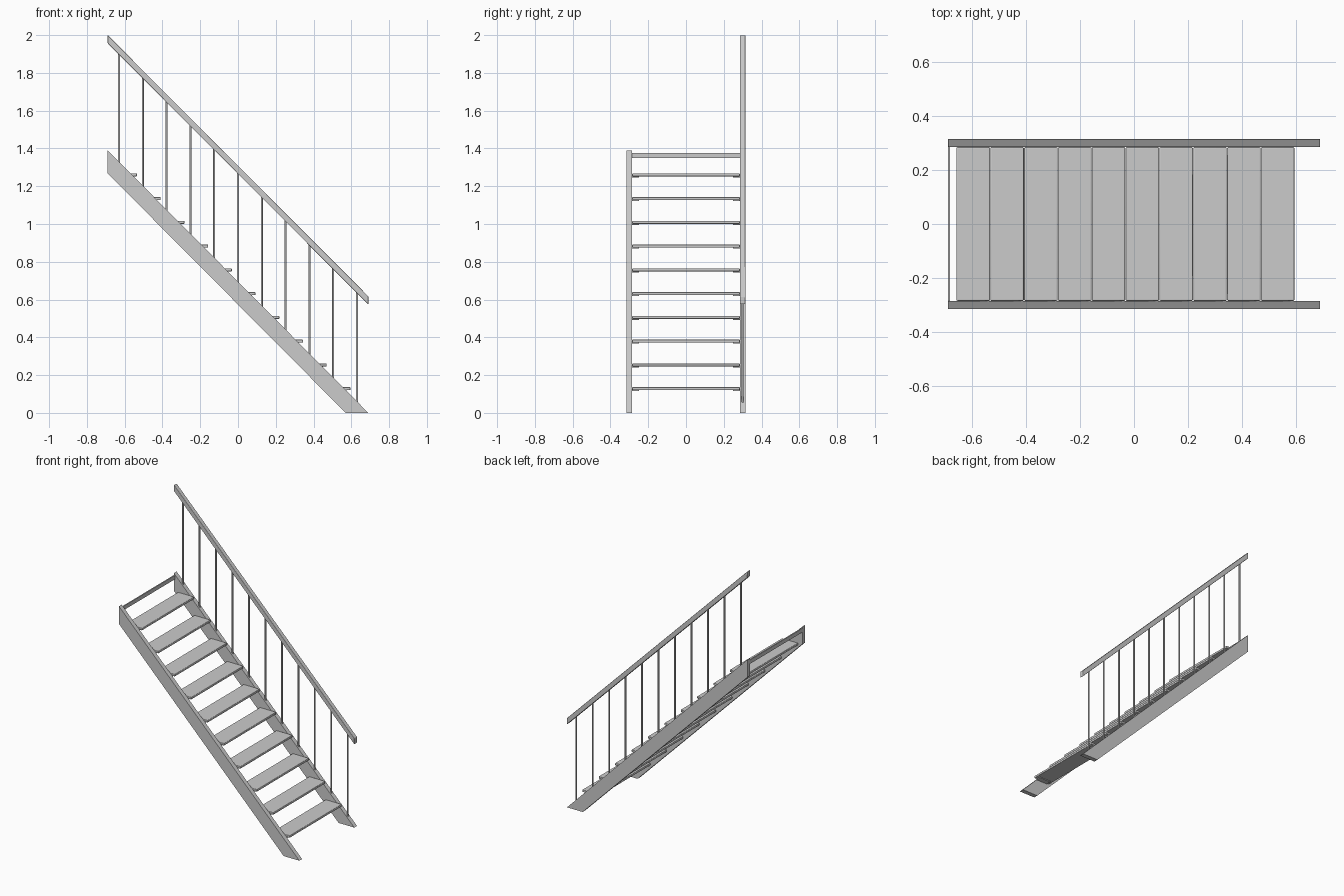
import bpy, bmesh

if "Cube" in bpy.data.objects:
    bpy.data.objects.remove(bpy.data.objects["Cube"])

STEPS = 10
RISE, RUN = 0.1258, 0.1255
SIDE_Y = 0.30          # centre line of the stringers
SIDE_T = 0.03          # stringer thickness


def finish(name, bm, bevel=0.0):
    bmesh.ops.recalc_face_normals(bm, faces=bm.faces)
    me = bpy.data.meshes.new(name)
    bm.to_mesh(me)
    bm.free()
    ob = bpy.data.objects.new(name, me)
    bpy.context.collection.objects.link(ob)
    if bevel:
        mod = ob.modifiers.new("rounding", 'BEVEL')
        mod.width = bevel
        mod.segments = 3
    return ob


def side_profile(name, pts, y0, y1, bevel=0.0):
    """Extrude an x-z outline from y0 to y1."""
    bm = bmesh.new()
    face = bm.faces.new([bm.verts.new((x, y0, z)) for x, z in pts])
    ext = bmesh.ops.extrude_face_region(bm, geom=[face])
    verts = [g for g in ext["geom"] if isinstance(g, bmesh.types.BMVert)]
    bmesh.ops.translate(bm, verts=verts, vec=(0, y1 - y0, 0))
    return finish(name, bm, bevel)


def box(name, x0, x1, y0, y1, z0, z1, bevel=0.0):
    return side_profile(name, [(x0, z0), (x1, z0), (x1, z1), (x0, z1)], y0, y1, bevel)


def smooth(ob):
    bpy.ops.object.select_all(action='DESELECT')
    ob.select_set(True)
    bpy.context.view_layer.objects.active = ob
    bpy.ops.object.shade_smooth_by_angle()


# Sloping stringers, cut plumb at the top and level at the floor
stringer = [(-0.69, 1.268), (-0.69, 1.39), (0.69, 0.0), (0.57, 0.0)]
for side, label in ((-1, "front"), (1, "back")):
    c = side * SIDE_Y
    side_profile(label + "_stringer", stringer, c - SIDE_T / 2, c + SIDE_T / 2)

# Treads with support cleats under both ends
inner = SIDE_Y - SIDE_T / 2
for i in range(STEPS):
    nose = 0.595 - RUN * i
    z = 0.128 + RISE * i
    smooth(box(f"tread_{i + 1}", nose - 0.124, nose, -inner, inner, z - 0.008, z + 0.008, 0.004))
    for side, label in ((-1, "front"), (1, "back")):
        a, b = sorted((side * inner, side * (inner - 0.036)))
        box(f"{label}_cleat_{i + 1}", nose - 0.105, nose - 0.02, a, b, z - 0.013, z - 0.008)

# Cross bar joining the stringers at the top
box("top_cross_bar", -0.69, -0.682, -inner, inner, 1.35, 1.377)

# Handrail on the back side
smooth(side_profile("handrail", [(-0.69, 1.957), (-0.69, 2.0), (0.69, 0.617), (0.69, 0.574)],
                    0.285, 0.315, 0.003))

# Upright balusters between the stringer and the handrail
for i in range(STEPS + 1):
    x = -0.63 + 0.126 * i
    low = (0.69 - x) * 1.39 / 1.38 - 0.01
    high = 0.574 + (0.69 - x) * 1.383 / 1.38 + 0.015
    bm = bmesh.new()
    bmesh.ops.create_cone(bm, cap_ends=True, segments=16, radius1=0.0055, radius2=0.0055,
                          depth=high - low)
    bmesh.ops.translate(bm, verts=bm.verts, vec=(x, SIDE_Y, (low + high) / 2))
    smooth(finish(f"baluster_{i + 1}", bm))
